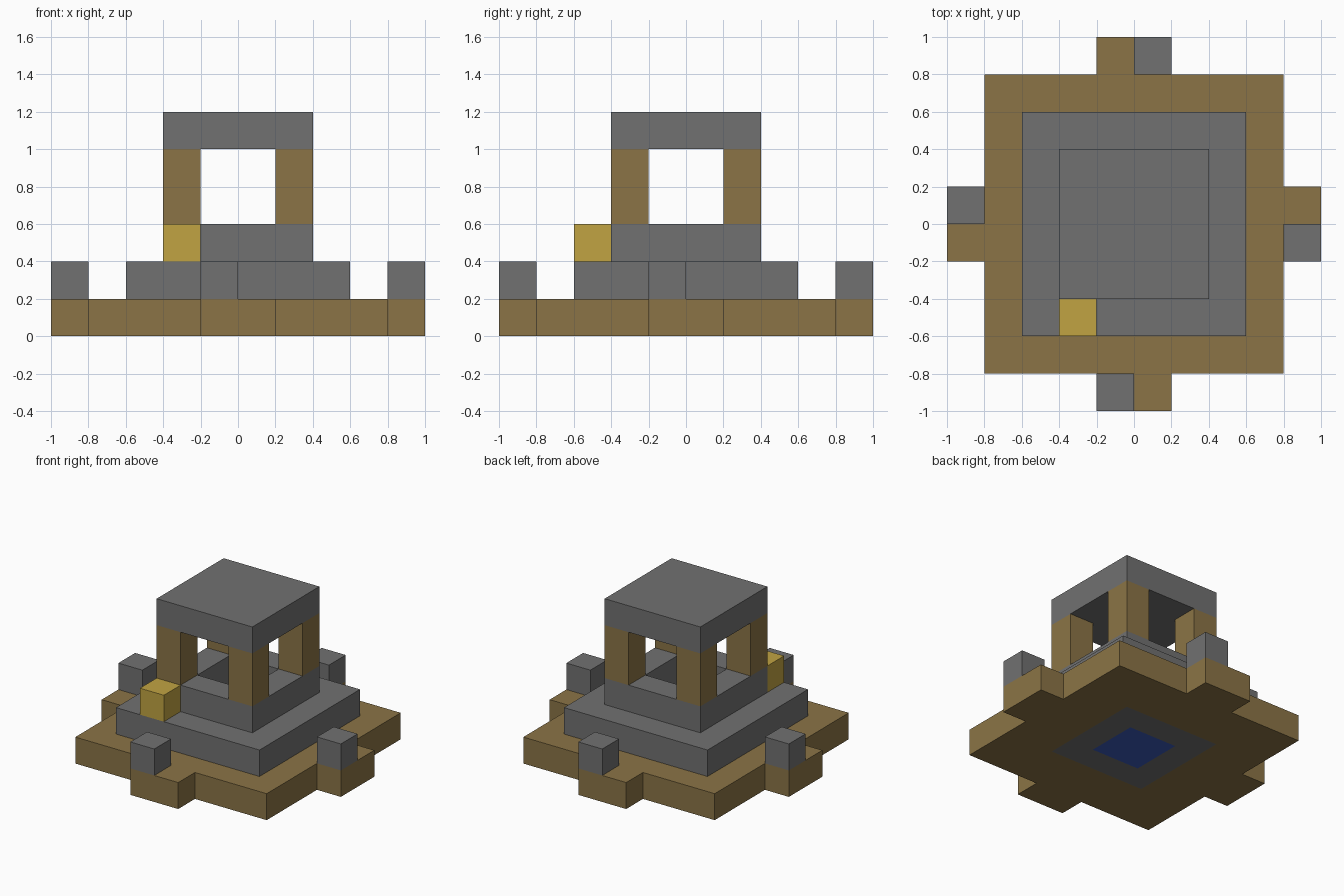
import bpy
import bmesh
from math import pi
from mathutils import Matrix, Vector

default = bpy.data.objects.get("Cube")
if default:
    bpy.data.objects.remove(default, do_unlink=True)

U = 0.2  # one block


def material(name, rgb):
    linear = [((c / 255 + 0.055) / 1.055) ** 2.4 for c in rgb] + [1]
    mat = bpy.data.materials.new(name)
    mat.use_nodes = True
    mat.diffuse_color = linear
    bsdf = mat.node_tree.nodes["Principled BSDF"]
    bsdf.inputs["Base Color"].default_value = linear
    bsdf.inputs["Roughness"].default_value = 0.9
    return mat


WOOD = material("brown wood", (139, 116, 70))
STONE = material("grey stone", (113, 113, 113))
GOLD = material("gold", (193, 164, 66))
WATER = material("blue water", (58, 90, 187))


def finish(bm, name, mat):
    bmesh.ops.recalc_face_normals(bm, faces=bm.faces)
    mesh = bpy.data.meshes.new(name)
    bm.to_mesh(mesh)
    bm.free()
    mesh.materials.append(mat)
    obj = bpy.data.objects.new(name, mesh)
    bpy.context.collection.objects.link(obj)
    return obj


def box(name, mat, low, high, turn=0):
    """Box between two corners given in blocks, turned by quarter turns about z."""
    low, high = Vector(low) * U, Vector(high) * U
    bm = bmesh.new()
    bmesh.ops.create_cube(bm, size=1)
    bmesh.ops.scale(bm, vec=high - low, verts=bm.verts)
    bmesh.ops.translate(bm, vec=(low + high) / 2, verts=bm.verts)
    bmesh.ops.rotate(bm, matrix=Matrix.Rotation(turn * pi / 2, 3, "Z"), verts=bm.verts)
    return finish(bm, name, mat)


def square_ring(name, mat, outer, inner, z0, z1):
    """Square frame given by half widths and heights in blocks."""
    corners = [(-1, -1), (1, -1), (1, 1), (-1, 1)]
    bm = bmesh.new()
    loops = [[bm.verts.new((x * r * U, y * r * U, z * U)) for x, y in corners]
             for r, z in ((outer, z0), (outer, z1), (inner, z1), (inner, z0))]
    for a, b in zip(loops, loops[1:] + loops[:1]):
        for i in range(4):
            j = (i + 1) % 4
            bm.faces.new((a[i], a[j], b[j], b[i]))
    return finish(bm, name, mat)


# Wooden platform, stone step, well shaft and water
square_ring("platform", WOOD, 4, 2, 0, 1)
square_ring("step", STONE, 3, 2, 1, 2)
square_ring("well_wall", STONE, 2, 1, 0, 3)
box("water", WATER, (-1, -1, 0), (1, 1, 1))

# Each side: a platform tab with a stone post, and a corner pillar
for turn, side in enumerate(("front", "left", "back", "right")):
    box(side + "_tab", WOOD, (-1, -5, 0), (1, -4, 1), turn)
    box(side + "_post", STONE, (-1, -5, 1), (0, -4, 2), turn)
    box(side + "_pillar", WOOD, (-2, -2, 3), (-1, -1, 5), turn)

# Roof slab and gold block on the step
box("roof", STONE, (-2, -2, 5), (2, 2, 6))
box("gold_block", GOLD, (-2, -3, 2), (-1, -2, 3))
